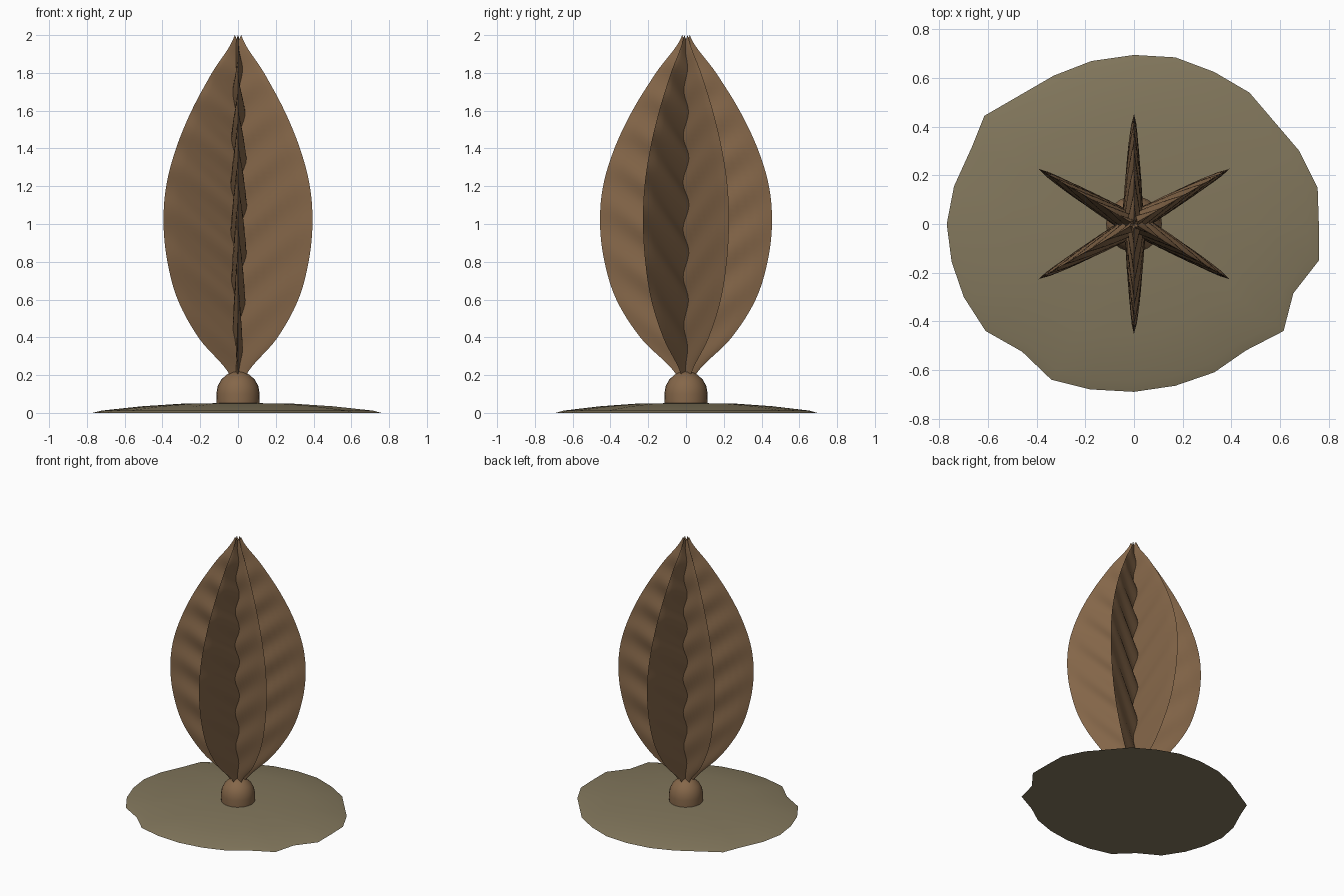
import bpy, bmesh, math

cube = bpy.data.objects.get("Cube")
if cube:
    bpy.data.objects.remove(cube, do_unlink=True)


def material(name, rgb):
    mat = bpy.data.materials.new(name)
    mat.use_nodes = True
    mat.diffuse_color = (*rgb, 1)
    mat.node_tree.nodes["Principled BSDF"].inputs["Base Color"].default_value = (*rgb, 1)
    return mat


brown = material("bark brown", (0.235, 0.135, 0.067))
olive = material("dry olive", (0.225, 0.185, 0.108))


def finish(name, bm, mat, angle):
    bmesh.ops.recalc_face_normals(bm, faces=bm.faces)
    mesh = bpy.data.meshes.new(name)
    bm.to_mesh(mesh)
    bm.free()
    mesh.materials.append(mat)
    obj = bpy.data.objects.new(name, mesh)
    bpy.context.collection.objects.link(obj)
    bpy.ops.object.select_all(action="DESELECT")
    obj.select_set(True)
    bpy.context.view_layer.objects.active = obj
    bpy.ops.object.shade_smooth_by_angle(angle=math.radians(angle))
    return obj


def bridge(bm, a, b):
    for i in range(len(a)):
        j = (i + 1) % len(a)
        bm.faces.new((a[i], a[j], b[j], b[i]))


def cap(bm, ring, z):
    centre = bm.verts.new((0, 0, z))
    for a, b in zip(ring, ring[1:] + ring[:1]):
        bm.faces.new((a, b, centre))


# Ground disc with an uneven rim
rim = [(.76, 0), (.755, .15), (.68, .3), (.475, .54), (.33, .625), (.17, .685),
       (0, .695), (-.175, .67), (-.33, .61), (-.615, .445), (-.665, .32),
       (-.74, .155), (-.77, 0), (-.75, -.155), (-.7, -.3), (-.61, -.44),
       (-.46, -.525), (-.34, -.64), (-.18, -.68), (0, -.69), (.17, -.665),
       (.33, -.61), (.46, -.52), (.615, -.44), (.655, -.285), (.76, -.15)]
bm = bmesh.new()
rings = [[bm.verts.new((x * s, y * s, z)) for x, y in rim]
         for s, z in [(1, 0), (.94, .012), (.66, .035), (.36, .05)]]
for lower, upper in zip(rings, rings[1:]):
    bridge(bm, lower, upper)
cap(bm, rings[-1], .052)
cap(bm, rings[0], 0)
finish("ground_disc", bm, olive, 40)

# Domed stem
bm = bmesh.new()
rings = []
for r, z in [(.112, .03), (.115, .1), (.108, .14), (.09, .175), (.06, .203), (.03, .217)]:
    rings.append([bm.verts.new((r * math.cos(a), r * math.sin(a), z))
                  for a in (math.tau * i / 24 for i in range(24))])
for lower, upper in zip(rings, rings[1:]):
    bridge(bm, lower, upper)
cap(bm, rings[-1], .22)
cap(bm, rings[0], .03)
finish("stem", bm, brown, 50)

# Fin reach at equal steps of height
REACH = [.045, .235, .365, .43, .455, .44, .38, .285, .16, .02]
ROWS, COLS = 72, 10


def reach(t):
    f = t * (len(REACH) - 1)
    i = min(int(f), len(REACH) - 2)
    f -= i
    p = [REACH[max(0, min(len(REACH) - 1, i + k))] for k in (-1, 0, 1, 2)]
    return (p[1] + f * (p[2] - p[0]) / 2
            + f * f * (p[0] - 2.5 * p[1] + 2 * p[2] - p[3] / 2)
            + f ** 3 * (p[3] - p[0] + 3 * (p[1] - p[2])) / 2)


def fin_point(t, u, side):
    """Point on one face of a fin: t runs up, u outward; ripples rise outward."""
    r = u * reach(t)
    z = .19 + 1.81 * t - .05 * t ** 8 * (1 - u)
    body = math.sin(math.pi * min(max(t, .02), .98)) ** .5
    taper = (1 - u) ** .6
    wave = math.sin(math.tau * (z - .75 * r) / .25)
    half = body * taper * .027 + .004 * (1 - u)
    ripple = (.02 if side > 0 else .011) * body * taper * wave
    return r, side * half + ripple, z


# Six rippled fins around the axis
for n in range(6):
    angle = math.radians(30 + 60 * n)
    c, s = math.cos(angle), math.sin(angle)
    bm = bmesh.new()
    rows = []
    for i in range(ROWS + 1):
        loop = [(j / COLS, 1) for j in range(COLS + 1)]
        loop += [(j / COLS, -1) for j in range(COLS - 1, -1, -1)]
        row = []
        for u, side in loop:
            x, y, z = fin_point(i / ROWS, u, side)
            row.append(bm.verts.new((x * c - y * s, x * s + y * c, z)))
        rows.append(row)
    for lower, upper in zip(rows, rows[1:]):
        bridge(bm, lower, upper)
    bm.faces.new(rows[0])
    bm.faces.new(rows[-1])
    finish(f"fin_{n + 1}", bm, brown, 45)
